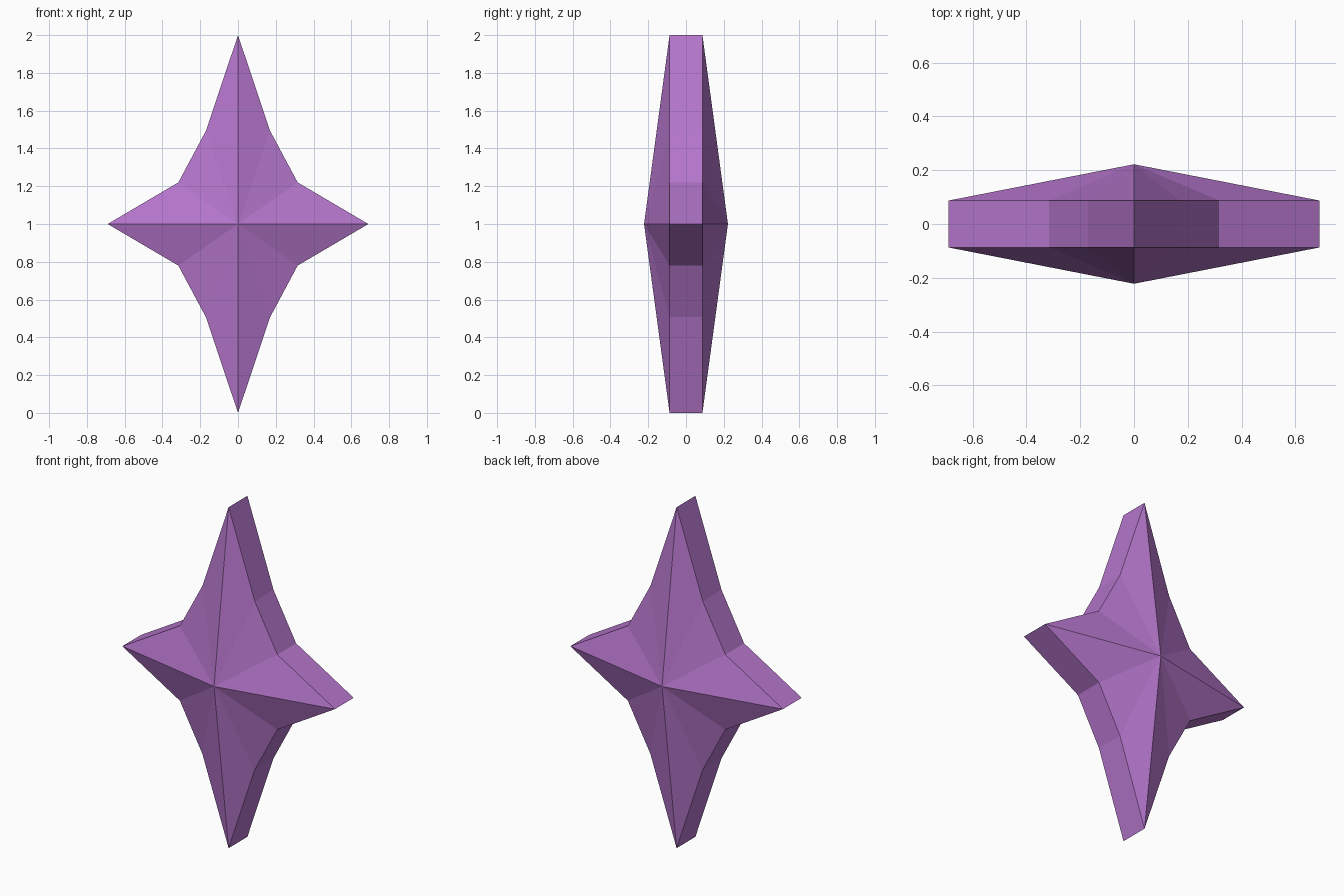
import bpy, bmesh

if "Cube" in bpy.data.objects:
    bpy.data.objects.remove(bpy.data.objects["Cube"])

# Flat violet colour
violet = bpy.data.materials.new("violet")
violet.diffuse_color = (0.46, 0.18, 0.60, 1)
violet.use_nodes = True
violet.node_tree.nodes["Principled BSDF"].inputs["Base Color"].default_value = violet.diffuse_color

# Star outline: one quarter, mirrored to all four (x, z relative to centre)
RIM, APEX, MID = 0.087, 0.222, 1.0
quarter = [(0, 1.0), (0.17, 0.493), (0.316, 0.22), (0.69, 0)]
half = quarter + [(x, -z) for x, z in reversed(quarter[:-1])]
outline = half + [(-x, z) for x, z in reversed(half[1:-1])]

# Rim walls plus a shallow pyramid on the front and back
bm = bmesh.new()
front = [bm.verts.new((x, -RIM, z + MID)) for x, z in outline]
back = [bm.verts.new((x, RIM, z + MID)) for x, z in outline]
front_apex = bm.verts.new((0, -APEX, MID))
back_apex = bm.verts.new((0, APEX, MID))
n = len(outline)
for i in range(n):
    j = (i + 1) % n
    bm.faces.new((front[i], front[j], back[j], back[i]))
    bm.faces.new((front[j], front[i], front_apex))
    bm.faces.new((back[i], back[j], back_apex))
bmesh.ops.recalc_face_normals(bm, faces=bm.faces)

mesh = bpy.data.meshes.new("four_point_star")
bm.to_mesh(mesh)
bm.free()
mesh.materials.append(violet)
star = bpy.data.objects.new("four_point_star", mesh)
bpy.context.collection.objects.link(star)
